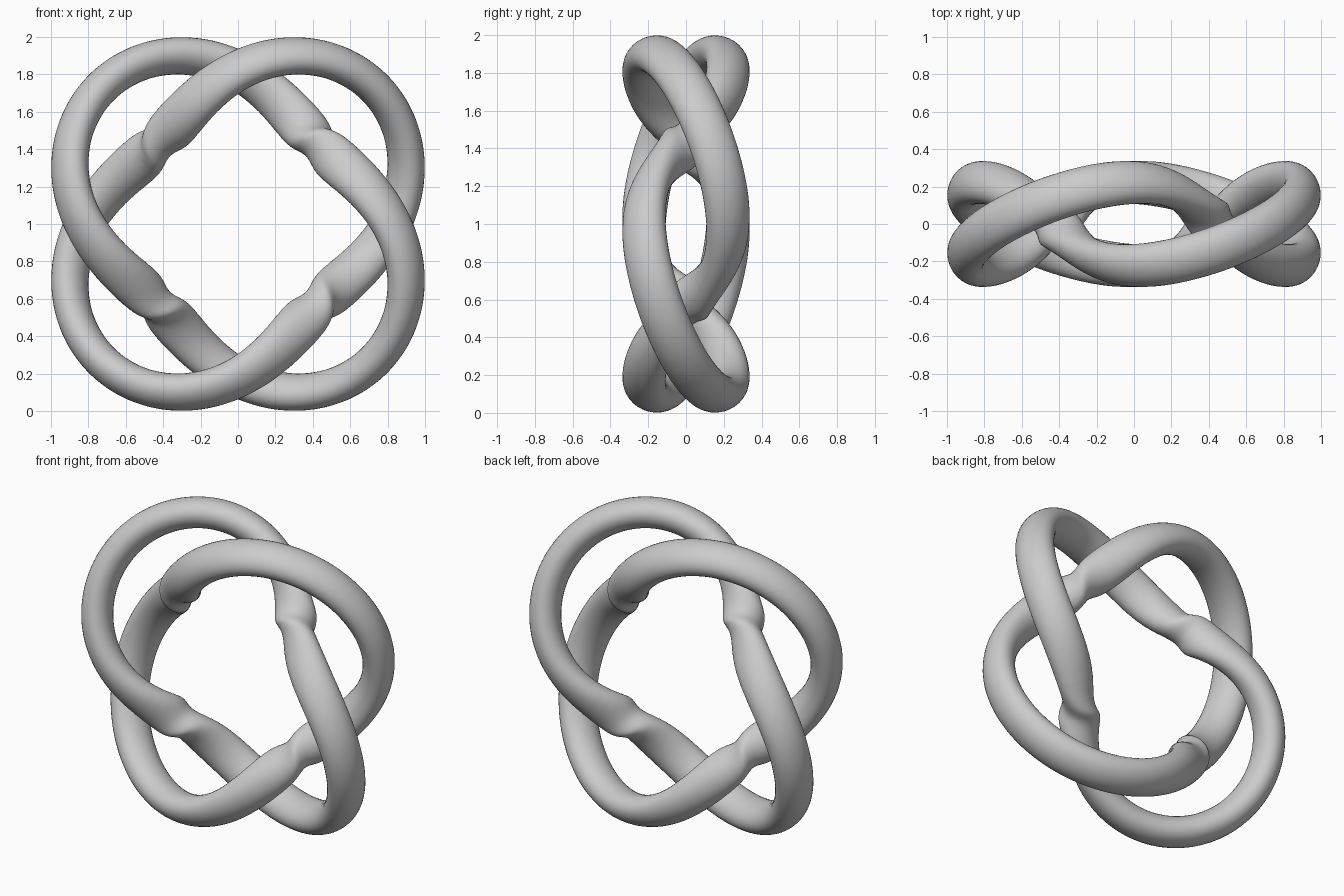
import bpy, bmesh, math
from mathutils import Vector

if "Cube" in bpy.data.objects:
    bpy.data.objects.remove(bpy.data.objects["Cube"])

R, A, B = 0.82, 0.212, 0.222   # ring radius, radial swing, depth swing
TN, TB = 0.095, 0.125          # tube half-thickness along normal / binormal
STEPS, SIDES = 360, 32

def path(t, s):
    r = R + s * A * math.sin(2 * t)
    return Vector((r * math.cos(t), s * B * math.cos(2 * t), 1 + r * math.sin(t)))

def strand(name, s):
    # elliptical tube swept along the path using its curvature frame
    bm = bmesh.new()
    rings = []
    h = 0.004
    for i in range(STEPS):
        t = 2 * math.pi * i / STEPS
        p0, p, p1 = path(t - h, s), path(t, s), path(t + h, s)
        tan = (p1 - p0).normalized()
        b = tan.cross(p1 - 2 * p + p0).normalized()
        n = b.cross(tan)
        rings.append([bm.verts.new(p + n * TN * math.cos(a) + b * TB * math.sin(a))
                      for a in (2 * math.pi * k / SIDES for k in range(SIDES))])
    for i in range(STEPS):
        r0, r1 = rings[i], rings[(i + 1) % STEPS]
        for k in range(SIDES):
            m = (k + 1) % SIDES
            bm.faces.new((r0[k], r0[m], r1[m], r1[k])).smooth = True
    bmesh.ops.recalc_face_normals(bm, faces=bm.faces)
    me = bpy.data.meshes.new(name)
    bm.to_mesh(me)
    bm.free()
    ob = bpy.data.objects.new(name, me)
    bpy.context.collection.objects.link(ob)

# two interlinked loops
strand("knot_loop_a", 1)
strand("knot_loop_b", -1)
